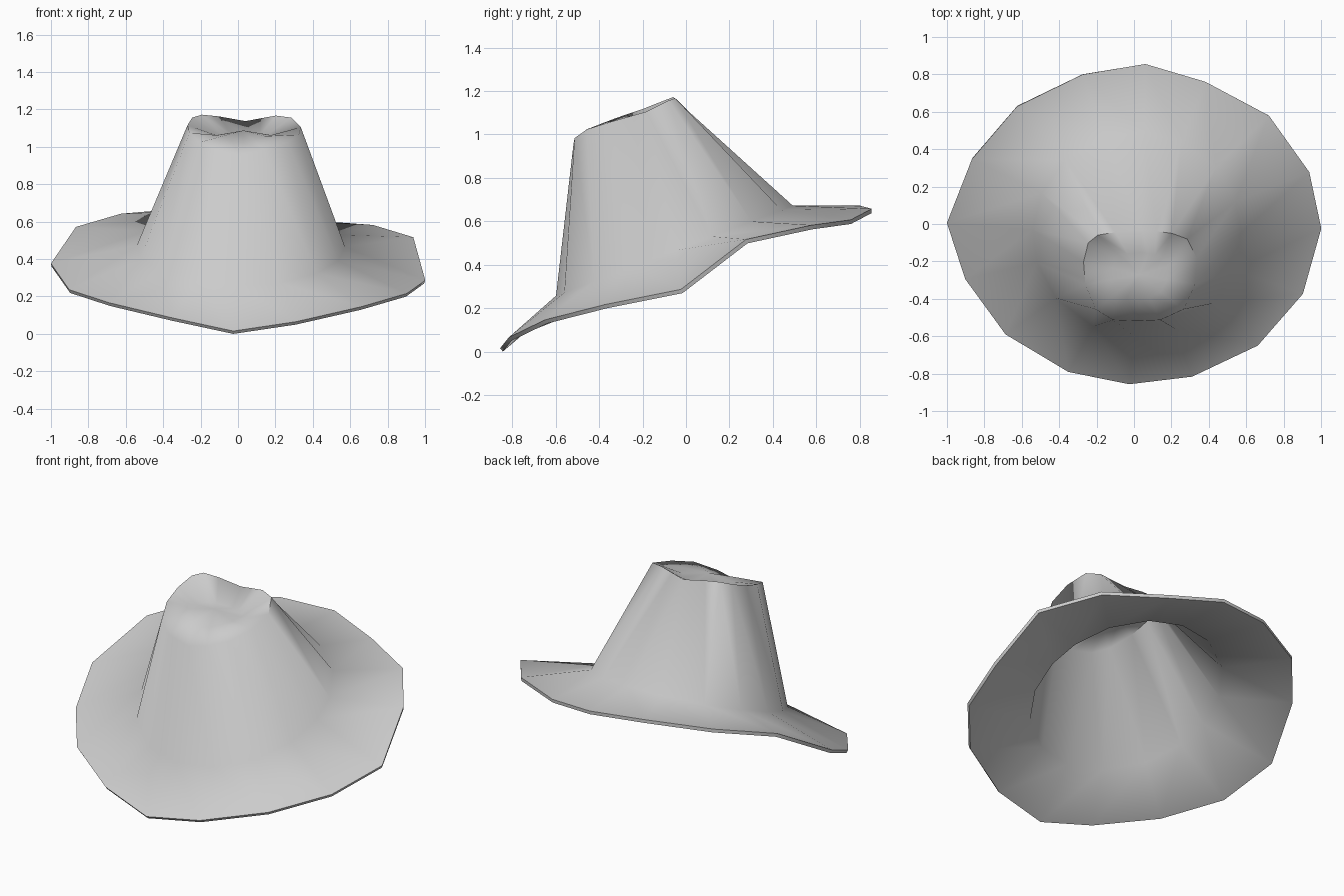
import bpy, bmesh, math
from mathutils import Vector

if "Cube" in bpy.data.objects:
    bpy.data.objects.remove(bpy.data.objects["Cube"])

# Brim edge, clockwise from the back
BRIM = [(.06, .855, .66), (.38, .76, .61), (.72, .58, .585), (.935, .28, .52),
        (.998, -.02, .29), (.90, -.37, .22), (.66, -.645, .15), (.31, -.81, .07),
        (-.025, -.85, .02), (-.35, -.785, .09), (-.685, -.585, .17), (-.90, -.29, .24),
        (-.998, .01, .38), (-.865, .35, .575), (-.625, .63, .645), (-.275, .80, .675)]
# Pinched crown ridge, same order
RIDGE = [(.04, -.03, 1.14), (.12, -.04, 1.155), (.20, -.05, 1.17), (.28, -.08, 1.16),
         (.33, -.18, 1.11), (.32, -.32, 1.07), (.26, -.45, 1.03), (.14, -.505, .99),
         (.02, -.51, .96), (-.11, -.505, .99), (-.20, -.45, 1.03), (-.255, -.32, 1.08),
         (-.265, -.20, 1.12), (-.24, -.10, 1.16), (-.19, -.06, 1.175), (-.10, -.045, 1.165)]
N = len(BRIM)

# Tilted round seam between crown and brim
seam = []
for x, y, z in BRIM:
    a = math.atan2(y + .03, x)
    sy = -.05 + .54 * math.sin(a)
    seam.append((.015 + .55 * math.cos(a), sy, .47 + .38 * (sy + .05)))

# Sunken valley inside the ridge
mid = Vector((.03, -.27, 1.09))
valley = []
for p in RIDGE:
    v = Vector(p).lerp(mid, .5)
    v.z = min(v.z, 1.065)
    valley.append(v)

bm = bmesh.new()
rings = [[bm.verts.new(p) for p in ring] for ring in (BRIM, seam, RIDGE, valley)]
for a, b in zip(rings, rings[1:]):
    for i in range(N):
        j = (i + 1) % N
        bm.faces.new((a[i], b[i], b[j], a[j]))
tip = bm.verts.new(mid)
for i in range(N):
    bm.faces.new((rings[-1][i], tip, rings[-1][(i + 1) % N]))

mesh = bpy.data.meshes.new("hat")
bm.to_mesh(mesh)
bm.free()
hat = bpy.data.objects.new("hat", mesh)
bpy.context.collection.objects.link(hat)
bpy.context.view_layer.objects.active = hat
hat.select_set(True)

# Felt thickness
felt = hat.modifiers.new("felt", 'SOLIDIFY')
felt.thickness = .02
felt.offset = 0
bpy.ops.object.modifier_apply(modifier="felt")
low = min(v.co.z for v in mesh.vertices)
for v in hat.data.vertices:
    v.co.z -= low
bpy.ops.object.shade_smooth_by_angle(angle=math.radians(80))
